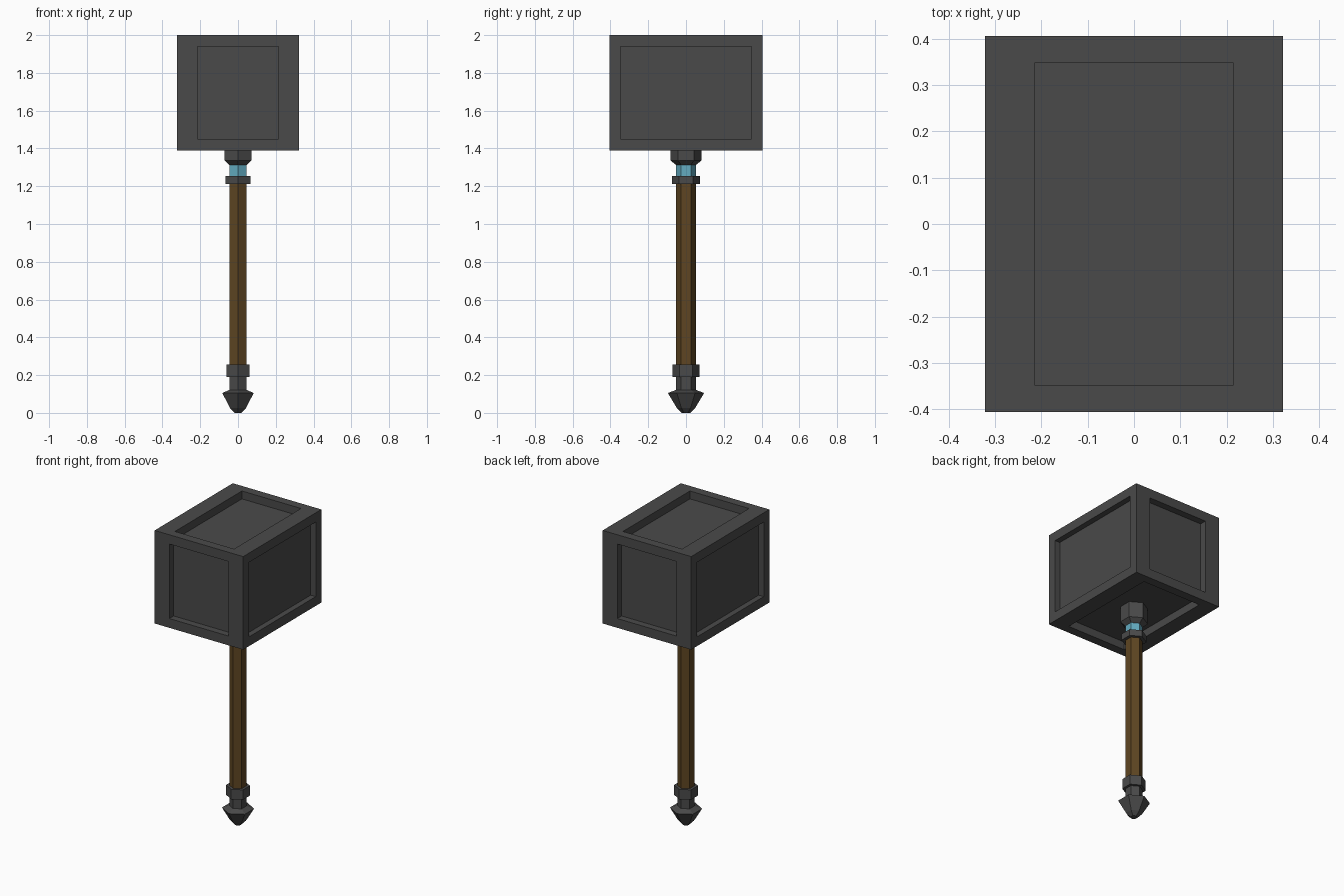
import bpy, bmesh, math
from mathutils import Vector

if "Cube" in bpy.data.objects:
    bpy.data.objects.remove(bpy.data.objects["Cube"])


def material(name, rgb):
    m = bpy.data.materials.new(name)
    m.diffuse_color = (*rgb, 1)
    m.use_nodes = True
    m.node_tree.nodes["Principled BSDF"].inputs["Base Color"].default_value = m.diffuse_color
    return m


IRON = material("dark iron", (0.068, 0.068, 0.068))
WOOD = material("brown wood", (0.112, 0.060, 0.016))
BLUE = material("pale blue", (0.125, 0.41, 0.53))


def finish(bm, name, mat):
    bmesh.ops.recalc_face_normals(bm, faces=bm.faces)
    me = bpy.data.meshes.new(name)
    bm.to_mesh(me)
    bm.free()
    me.materials.append(mat)
    ob = bpy.data.objects.new(name, me)
    bpy.context.collection.objects.link(ob)
    return ob


def hex_turned(name, profile, mat):
    """Six-sided turned part from (radius, z) pairs, corners on +-y."""
    bm = bmesh.new()
    rings = []
    for r, z in profile:
        angles = [math.pi / 2 + k * math.pi / 3 for k in range(6)]
        rings.append([bm.verts.new((r * math.cos(a), r * math.sin(a), z)) for a in angles])
    for low, high in zip(rings, rings[1:]):
        for k in range(6):
            n = (k + 1) % 6
            bm.faces.new((low[k], low[n], high[n], high[k]))
    bm.faces.new(rings[0][::-1])
    bm.faces.new(rings[-1])
    return finish(bm, name, mat)


# Head: block with a sunken panel on all six sides
half = Vector((0.322, 0.406, 0.306))
panel = Vector((0.215, 0.348, 0.245))
depth = Vector((0.037, 0.045, 0.052))
bm = bmesh.new()
bmesh.ops.create_cube(bm, size=2)
for v in bm.verts:
    v.co = v.co * half
sides = list(bm.faces)
bmesh.ops.inset_individual(bm, faces=sides, thickness=0.05)
for f in sides:
    f.normal_update()
    axis = max(range(3), key=lambda i: abs(f.normal[i]))
    for v in f.verts:
        for i in range(3):
            if i != axis:
                v.co[i] = math.copysign(panel[i], v.co[i])
floors = bmesh.ops.extrude_discrete_faces(bm, faces=sides)["faces"]
for f in floors:
    f.normal_update()
    axis = max(range(3), key=lambda i: abs(f.normal[i]))
    for v in f.verts:
        v.co[axis] = math.copysign(half[axis] - depth[axis], v.co[axis])
bmesh.ops.translate(bm, verts=bm.verts, vec=(0, 0, 1.694))
finish(bm, "hammer_head", IRON)

# Handle parts, bottom to top
hex_turned("pommel", [(0.022, 0), (0.048, 0.025), (0.096, 0.105), (0.052, 0.122)], IRON)
hex_turned("pommel_neck", [(0.052, 0.115), (0.052, 0.195)], IRON)
hex_turned("lower_ring", [(0.071, 0.19), (0.071, 0.255)], IRON)
hex_turned("shaft", [(0.052, 0.25), (0.052, 1.215)], WOOD)
hex_turned("upper_ring", [(0.075, 1.212), (0.075, 1.254)], IRON)
hex_turned("blue_band", [(0.052, 1.25), (0.052, 1.316)], BLUE)
hex_turned("head_collar", [(0.052, 1.312), (0.083, 1.337), (0.083, 1.445)], IRON)
